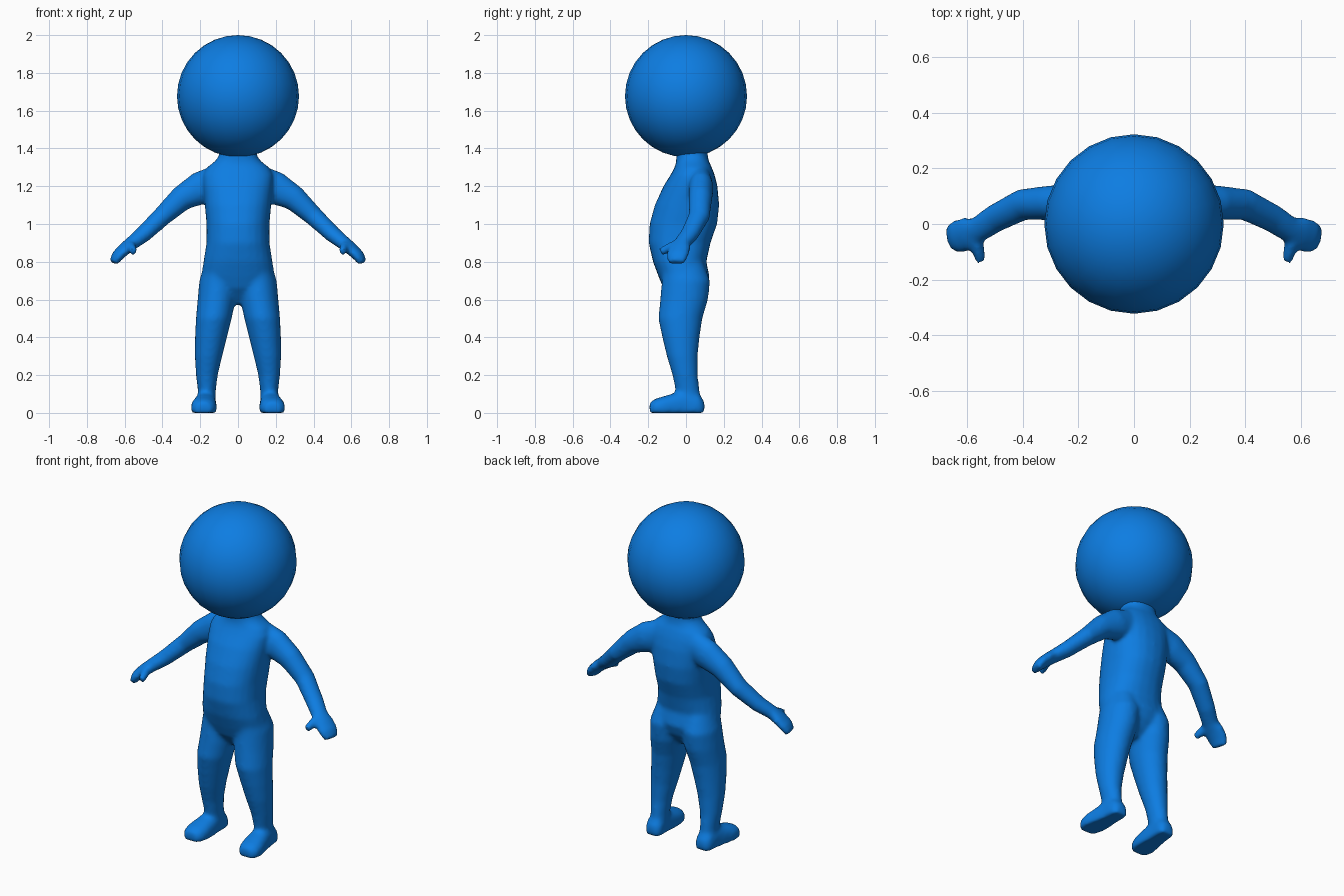
import bpy, bmesh, math
from mathutils import Vector

blue = bpy.data.materials.new("bright_blue")
blue.diffuse_color = (0.004, 0.205, 0.76, 1)
SIDES = 24


def ring(centre, u, v, power=1.0):
    """Closed (super)ellipse around centre with half axes u and v."""
    pts = []
    for i in range(SIDES):
        a = 2 * math.pi * i / SIDES
        c, s = math.cos(a), math.sin(a)
        c = math.copysign(abs(c) ** power, c)
        s = math.copysign(abs(s) ** power, s)
        pts.append(Vector(centre) + Vector(u) * c + Vector(v) * s)
    return pts


def loft(bm, rings):
    """Skin a row of rings into a closed solid."""
    loops = [[bm.verts.new(p) for p in r] for r in rings]
    faces = [bm.faces.new(loops[0]), bm.faces.new(loops[-1])]
    for a, b in zip(loops, loops[1:]):
        for i in range(SIDES):
            j = (i + 1) % SIDES
            faces.append(bm.faces.new((a[i], a[j], b[j], b[i])))
    bmesh.ops.recalc_face_normals(bm, faces=faces)


def limb(bm, path, side):
    """Loft along a path of (x, y, z, horizontal radius, other radius)."""
    pts = [Vector((p[0] * side, p[1], p[2])) for p in path]
    rings = []
    for i, p in enumerate(path):
        t = (pts[min(i + 1, len(pts) - 1)] - pts[max(i - 1, 0)]).normalized()
        h = t.cross(Vector((0, 0, 1))).normalized()
        rings.append(ring(pts[i], h * p[3], t.cross(h) * p[4]))
    loft(bm, rings)


bm = bmesh.new()

# Torso and neck: z, half width, front y, back y
torso = [(0.575, 0.03, -0.05, 0.03), (0.61, 0.09, -0.08, 0.07),
         (0.66, 0.165, -0.12, 0.105), (0.72, 0.195, -0.145, 0.125),
         (0.80, 0.183, -0.175, 0.108), (0.90, 0.167, -0.198, 0.13),
         (1.00, 0.167, -0.193, 0.165), (1.10, 0.176, -0.165, 0.176),
         (1.20, 0.185, -0.12, 0.167), (1.26, 0.187, -0.082, 0.152),
         (1.30, 0.165, -0.06, 0.137), (1.33, 0.125, -0.052, 0.122),
         (1.36, 0.10, -0.052, 0.115), (1.42, 0.10, -0.052, 0.115)]
loft(bm, [ring((0, (f + b) / 2, z), (w, 0, 0), (0, (b - f) / 2, 0), 0.88)
          for z, w, f, b in torso])

# Legs: z, x, y, half width, half depth
leg = [(0.80, 0.095, -0.02, 0.08, 0.11), (0.70, 0.105, 0.0, 0.10, 0.128),
       (0.60, 0.113, -0.01, 0.101, 0.127), (0.50, 0.128, -0.03, 0.095, 0.117),
       (0.40, 0.143, -0.027, 0.085, 0.099), (0.30, 0.156, -0.02, 0.073, 0.082),
       (0.20, 0.165, -0.005, 0.058, 0.067), (0.12, 0.165, 0.008, 0.048, 0.064),
       (0.04, 0.165, 0.025, 0.046, 0.06)]
# Feet: y, x, half width, top z
foot = [(0.098, 0.165, 0.032, 0.06), (0.07, 0.167, 0.052, 0.10),
        (0.0, 0.17, 0.054, 0.125), (-0.06, 0.175, 0.062, 0.105),
        (-0.12, 0.181, 0.069, 0.088), (-0.165, 0.184, 0.063, 0.074),
        (-0.193, 0.184, 0.04, 0.055)]
# Arms with mitten hands, and thumbs
arm = [(0.10, 0.075, 1.225, 0.06, 0.09), (0.20, 0.08, 1.19, 0.066, 0.088),
       (0.30, 0.076, 1.135, 0.063, 0.067), (0.40, 0.07, 1.042, 0.057, 0.052),
       (0.50, 0.02, 0.947, 0.051, 0.044), (0.56, -0.02, 0.90, 0.047, 0.037),
       (0.60, -0.036, 0.868, 0.062, 0.033), (0.638, -0.046, 0.832, 0.06, 0.03),
       (0.66, -0.052, 0.795, 0.048, 0.022)]
thumb = [(0.575, -0.03, 0.895, 0.026, 0.03), (0.562, -0.085, 0.875, 0.024, 0.027),
         (0.552, -0.135, 0.852, 0.019, 0.022)]
for side in (-1, 1):
    loft(bm, [ring((x * side, y, z), (w, 0, 0), (0, d, 0)) for z, x, y, w, d in leg])
    rings = [ring((x * side, y, 0.3 * top), (w, 0, 0), (0, 0, 0.7 * top), 0.85)
             for y, x, w, top in foot]
    for r in rings:
        for p in r:
            p.z = max(p.z, 0.0)
    loft(bm, rings)
    limb(bm, arm, side)
    limb(bm, thumb, side)

mesh = bpy.data.meshes.new("body")
bm.to_mesh(mesh)
bm.free()
body = bpy.data.objects.new("body", mesh)
bpy.context.collection.objects.link(body)
mesh.materials.append(blue)

# Fuse the parts into one soft skin
fuse = body.modifiers.new("fuse", "REMESH")
fuse.mode = "VOXEL"
fuse.voxel_size = 0.011
fuse.use_smooth_shade = True
soften = body.modifiers.new("soften", "SMOOTH")
soften.factor = 0.5
soften.iterations = 10

# Head
bpy.ops.mesh.primitive_uv_sphere_add(segments=24, ring_count=16, radius=0.323,
                                     location=(0, 0, 1.677))
head = bpy.context.object
head.name = "head"
head.data.materials.append(blue)
bpy.ops.object.shade_smooth()
